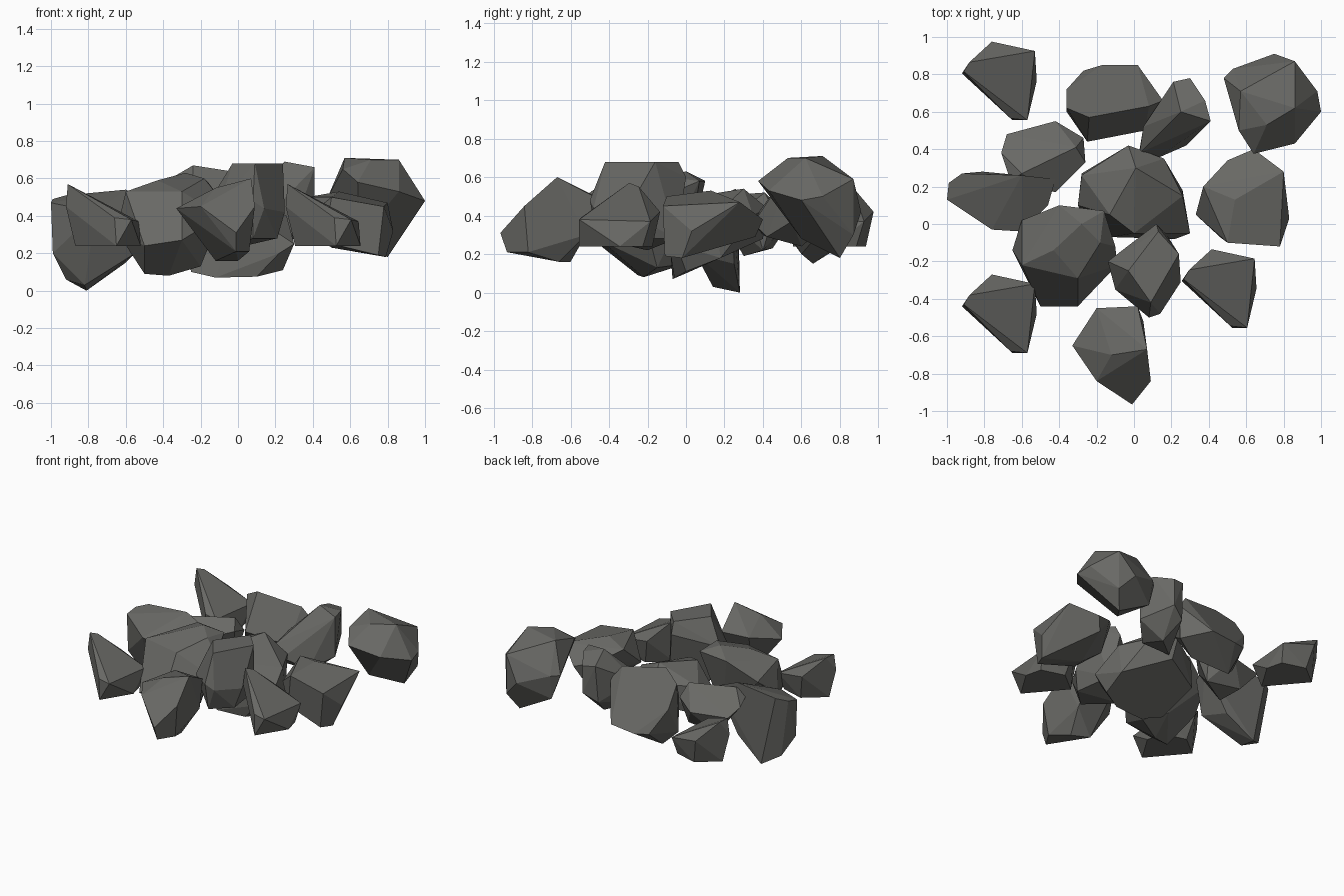
import bpy, bmesh, math

# One stone colour
stone = bpy.data.materials.new("dark grey stone")
stone.diffuse_color = (0.14, 0.14, 0.13, 1.0)


def boulder(name, corners, spots=((0, 0),)):
    """Faceted convex stone from a few chiselled corners, placed at each spot."""
    bm = bmesh.new()
    for c in corners:
        bm.verts.new(c)
    hull = bmesh.ops.convex_hull(bm, input=bm.verts)
    bmesh.ops.delete(bm, geom=list({g for g in hull["geom_interior"] + hull["geom_unused"]
                                    if isinstance(g, bmesh.types.BMVert)}), context='VERTS')
    # merge nearly coplanar triangles into broad facets
    bmesh.ops.dissolve_limit(bm, angle_limit=math.radians(8), verts=bm.verts, edges=bm.edges)
    bmesh.ops.recalc_face_normals(bm, faces=bm.faces)
    me = bpy.data.meshes.new(name)
    bm.to_mesh(me)
    bm.free()
    me.materials.append(stone)
    for x, y in spots:
        ob = bpy.data.objects.new(name, me)
        ob.location = (x, y, 0)
        bpy.context.collection.objects.link(ob)


# Flat-bottomed shard, repeated three times around the edge
boulder("shard", [
    (-.19, .05, .57), (-.16, .10, .55), (-.04, .21, .42), (.19, .16, .37),
    (.15, -.21, .38), (.06, -.20, .39), (.20, 0, .24), (.07, -.21, .24),
    (.17, .12, .24), (-.15, .05, .24), (-.20, .04, .45), (0, .17, .24)],
    [(-.72, -.48), (.455, -.345), (-.72, .765)])

# Front stone
boulder("front_stone", [
    (-.12, -.70, .55), (.07, -.67, .60), (.09, -.84, .45), (-.01, -.965, .31),
    (-.20, -.84, .45), (-.33, -.65, .44), (-.20, -.45, .49), (.02, -.44, .48),
    (-.01, -.93, .21), (.06, -.82, .21), (0, -.66, .16), (-.12, -.60, .16),
    (.05, -.52, .3)])

# Big stone left of centre
boulder("left_centre_stone", [
    (-.65, -.14, .32), (-.60, .02, .45), (-.40, .10, .58), (-.16, .07, .58),
    (-.10, -.12, .50), (-.30, -.29, .53), (-.60, -.22, .53), (-.43, -.14, .59),
    (-.28, 0, .63), (-.18, -.10, .60), (-.09, -.22, .4), (-.30, -.44, .27),
    (-.50, -.44, .24), (-.50, -.25, .09), (-.37, -.22, .08), (-.20, -.15, .13),
    (-.30, 0, .15)])

# Upright slab near the middle
boulder("upright_slab", [
    (-.03, -.25, .68), (.09, -.42, .68), (.24, -.16, .68), (.13, -.04, .68),
    (-.14, -.20, .5), (.12, 0, .6), (.25, -.31, .42), (.08, -.50, .48),
    (.14, -.48, .44), (-.10, -.35, .45), (.08, -.46, .28), (.21, -.34, .28),
    (.17, -.05, .28), (-.05, -.2, .22)])

# Low centre stone with a broad sloping underside
boulder("centre_stone", [
    (-.30, .10, .34), (-.28, .26, .42), (-.03, .42, .44), (.16, .35, .40),
    (.26, .15, .40), (.30, -.05, .25), (.22, -.08, .20), (0, -.05, .45),
    (-.13, .05, .50), (.01, .30, .54),
    (-.25, 0, .10), (-.12, -.07, .07), (.10, -.06, .075), (.24, 0, .11),
    (.26, .18, .18), (0, .40, .28), (-.28, .27, .22)])

# Right stone
boulder("right_stone", [
    (.33, .05, .36), (.37, .20, .50), (.54, .13, .53), (.64, .40, .38),
    (.80, .28, .47), (.83, .03, .32), (.78, -.12, .45), (.50, -.10, .50),
    (.46, -.07, .26), (.75, -.11, .19), (.79, -.02, .18), (.50, .05, .23),
    (.60, .36, .29), (.50, .34, .42)])

# Large stone at the back right corner
boulder("back_right_stone", [
    (.57, .71, .71), (.86, .62, .70), (.71, .53, .70), (.86, .87, .59),
    (.48, .78, .50), (.53, .83, .5), (.75, .91, .42), (1, .60, .48),
    (.98, .71, .50), (.86, .43, .53), (.64, .375, .58), (.56, .50, .65),
    (.80, .80, .18), (.86, .87, .3), (.65, .6, .28), (.54, .80, .32)])

# Back stone, its rear side one steep plane
boulder("back_stone", [
    (-.24, .57, .67), (.08, .63, .62), (-.36, .62, .60), (-.36, .72, .45),
    (-.27, .82, .28), (-.17, .85, .27), (.02, .85, .29), (.155, .66, .52),
    (.15, .66, .27), (.06, .50, .38), (-.25, .44, .42), (-.36, .60, .24),
    (-.27, .66, .15), (0, .6, .2)])

# Upright stone behind the centre
boulder("back_tilted_stone", [
    (.25, .60, .69), (.38, .66, .66), (.41, .55, .66), (.41, .55, .37),
    (.28, .42, .29), (.12, .35, .36), (.03, .38, .42), (.03, .40, .3),
    (.05, .52, .48), (.21, .76, .63), (.30, .78, .62), (.30, .78, .42),
    (.20, .74, .36), (.25, .6, .24)])

# Upper left stone
boulder("back_left_stone", [
    (-.31, .41, .52), (-.60, .27, .51), (-.42, .55, .38), (-.27, .46, .42),
    (-.26, .33, .46), (-.42, .17, .42), (-.66, .23, .46), (-.71, .38, .43),
    (-.68, .48, .38), (-.5, .3, .19), (-.3, .4, .22), (-.55, .45, .23)])

# Left stone reaching the ground
boulder("left_stone", [
    (-1, .13, .47), (-.99, .22, .49), (-.92, .27, .51), (-.60, .26, .54),
    (-.42, .24, .46), (-.46, .10, .42), (-.60, -.04, .40), (-.76, -.03, .42),
    (-.99, .13, .2), (-.92, .20, .06), (-.81, .28, 0), (-.82, .14, .03),
    (-.60, .25, .15), (-.55, .05, .2)])
